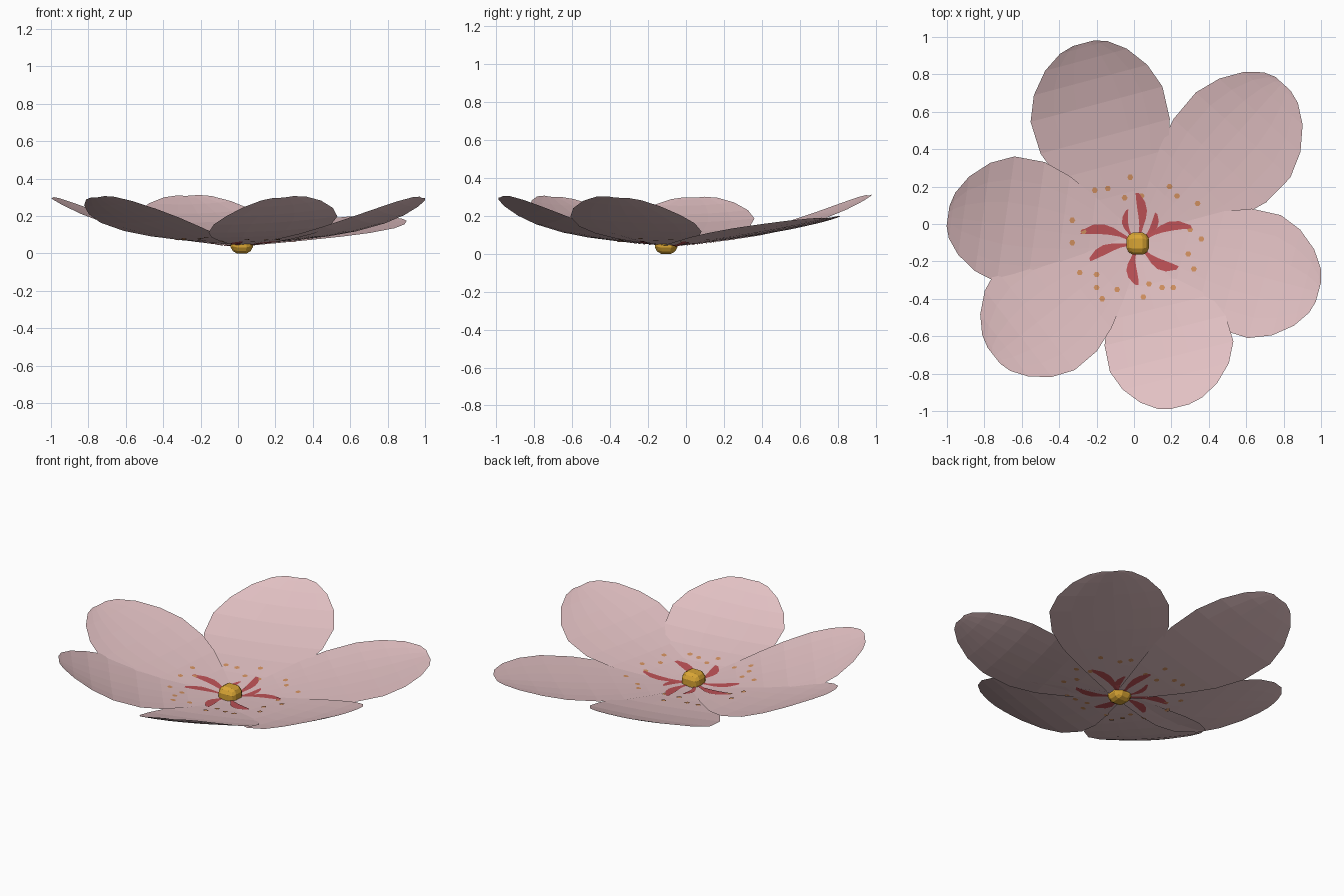
import bpy
from math import radians, cos, sin, pi
from mathutils import Vector
from mathutils.bvhtree import BVHTree
import bmesh

if "Cube" in bpy.data.objects:
    bpy.data.objects.remove(bpy.data.objects["Cube"])

CX, CY = 0.02, -0.105          # flower axis


def material(name, rgb):
    m = bpy.data.materials.new(name)
    m.diffuse_color = (*rgb, 1)
    m.use_nodes = True
    m.node_tree.nodes["Principled BSDF"].inputs["Base Color"].default_value = m.diffuse_color
    return m


PINK = material("pale_pink", (0.76, 0.53, 0.545))
RED = material("stamen_red", (0.52, 0.085, 0.095))
ORANGE = material("pollen_orange", (0.66, 0.29, 0.12))
GOLD = material("pistil_gold", (0.70, 0.38, 0.035))


def add_mesh(name, verts, faces, mat):
    me = bpy.data.meshes.new(name)
    me.from_pydata(verts, [], faces)
    me.materials.append(mat)
    ob = bpy.data.objects.new(name, me)
    bpy.context.collection.objects.link(ob)
    return ob


# Petals: rows of (position along, relative half width)
PROFILE = [(0.0, 0.12), (0.12, 0.34), (0.25, 0.58), (0.4, 0.83), (0.54, 0.98),
           (0.7, 1.0), (0.82, 0.86), (0.92, 0.62), (0.98, 0.36), (1.0, 0.16)]
ACROSS = 6

# angle, length, left and right half widths, linear rise, curved rise,
# sideways tilt, layer lift
PETALS = [(105, 1.11, 0.385, 0.345, 0.10, 0.17, -0.01, 0.000),
          (48, 1.155, 0.31, 0.37, 0.12, 0.03, 0.02, 0.002),
          (-15, 1.00, 0.345, 0.335, 0.09, 0.16, -0.025, 0.008),
          (-76, 0.90, 0.37, 0.31, 0.09, 0.165, 0.03, 0.005),
          (218, 0.975, 0.325, 0.355, 0.09, 0.165, 0.02, 0.007),
          (172, 1.025, 0.31, 0.37, 0.10, 0.155, -0.01, 0.003)]

all_verts, all_faces = [], []
for i, (ang, length, left, right, lin, curve, tilt, lift) in enumerate(PETALS):
    a = radians(ang)
    verts, faces = [], []
    for s, w in PROFILE:
        for k in range(ACROSS + 1):
            t = 2 * k / ACROSS - 1
            along, side = s * length, t * w * (left if t > 0 else right)
            z = (0.038 + lift + lin * s + curve * s ** 3
                 + s * w * (tilt * t + 0.02 * t * t))
            verts.append((CX + along * cos(a) - side * sin(a),
                          CY + along * sin(a) + side * cos(a), z))
    n = ACROSS + 1
    for r in range(len(PROFILE) - 1):
        for k in range(ACROSS):
            p = r * n + k
            faces.append((p, p + n, p + n + 1, p + 1))
    add_mesh(f"petal_{i + 1}", verts, faces, PINK)
    base = len(all_verts)
    all_verts += [Vector(v) for v in verts]
    all_faces += [tuple(base + j for j in f) for f in faces]

tree = BVHTree.FromPolygons(all_verts, all_faces)


def on_petals(x, y, top):
    """Point just above (or just below) the layered petals."""
    d = 1 if top else -1
    hit = tree.ray_cast(Vector((x, y, d * 2)), Vector((0, 0, -d)))[0]
    return (x, y, (hit.z if hit else 0.05) + d * 0.003)


# Red stamen streaks: thin curved leaves lying on both sides of the petals
# angle, reach, half width, bend in degrees
STREAKS = [(84, 0.27, 0.026, -6), (118, 0.19, 0.018, 10), (160, 0.31, 0.028, -8),
           (192, 0.27, 0.026, -6), (260, 0.22, 0.030, -8), (-40, 0.25, 0.030, -8),
           (26, 0.30, 0.026, 8), (50, 0.19, 0.020, -8)]
verts, faces = [], []
for ang, reach, half, bend in STREAKS:
    for top in (True, False):
        base = len(verts)
        for j, w in enumerate((0.25, 0.4, 0.75, 1.0, 0.9, 0.35)):
            r = 0.05 + (reach - 0.05) * j / 5
            a = radians(ang + bend * (1 - j * j / 12))
            for sgn in (-1, 1):
                o = sgn * w * half
                verts.append(on_petals(CX + r * cos(a) - o * sin(a),
                                       CY + r * sin(a) + o * cos(a), top))
        for j in range(5):
            p = base + 2 * j
            f = (p, p + 2, p + 3, p + 1)
            faces.append(f if top else f[::-1])
add_mesh("stamen_streaks", verts, faces, RED)

# Orange pollen spots around the streaks
SPOTS = [(-0.02, 0.25), (-0.14, 0.19), (-0.21, 0.18), (0.19, 0.20), (0.23, 0.15),
         (0.34, 0.11), (-0.33, 0.02), (-0.27, -0.04), (-0.33, -0.10), (0.36, -0.08),
         (0.30, -0.03), (-0.29, -0.26), (-0.20, -0.27), (-0.20, -0.34), (-0.17, -0.40),
         (-0.09, -0.35), (0.05, -0.39), (0.08, -0.32), (0.15, -0.34), (0.21, -0.34),
         (0.32, -0.24), (0.29, -0.16), (0.04, 0.15), (-0.05, 0.14)]
verts, faces = [], []
for x, y in SPOTS:
    for top in (True, False):
        base = len(verts)
        for j in range(6):
            verts.append(on_petals(x + 0.016 * cos(j * pi / 3),
                                   y + 0.016 * sin(j * pi / 3), top))
        f = tuple(range(base, base + 6))
        faces.append(f if top else f[::-1])
add_mesh("pollen_spots", verts, faces, ORANGE)

# Pistil: faceted ball made from a rounded cube, poking through the petals
bm = bmesh.new()
bmesh.ops.create_cube(bm, size=2)
bmesh.ops.subdivide_edges(bm, edges=bm.edges[:], cuts=2, use_grid_fill=True)
for v in bm.verts:
    v.co = Vector([c * 1.35 if abs(c) < 0.5 else c for c in v.co]).normalized() * 0.07
low = min(v.co.z for v in bm.verts)
for v in bm.verts:
    v.co += Vector((CX, CY, -low))
me = bpy.data.meshes.new("pistil")
bm.to_mesh(me)
bm.free()
me.materials.append(GOLD)
bpy.context.collection.objects.link(bpy.data.objects.new("pistil", me))
